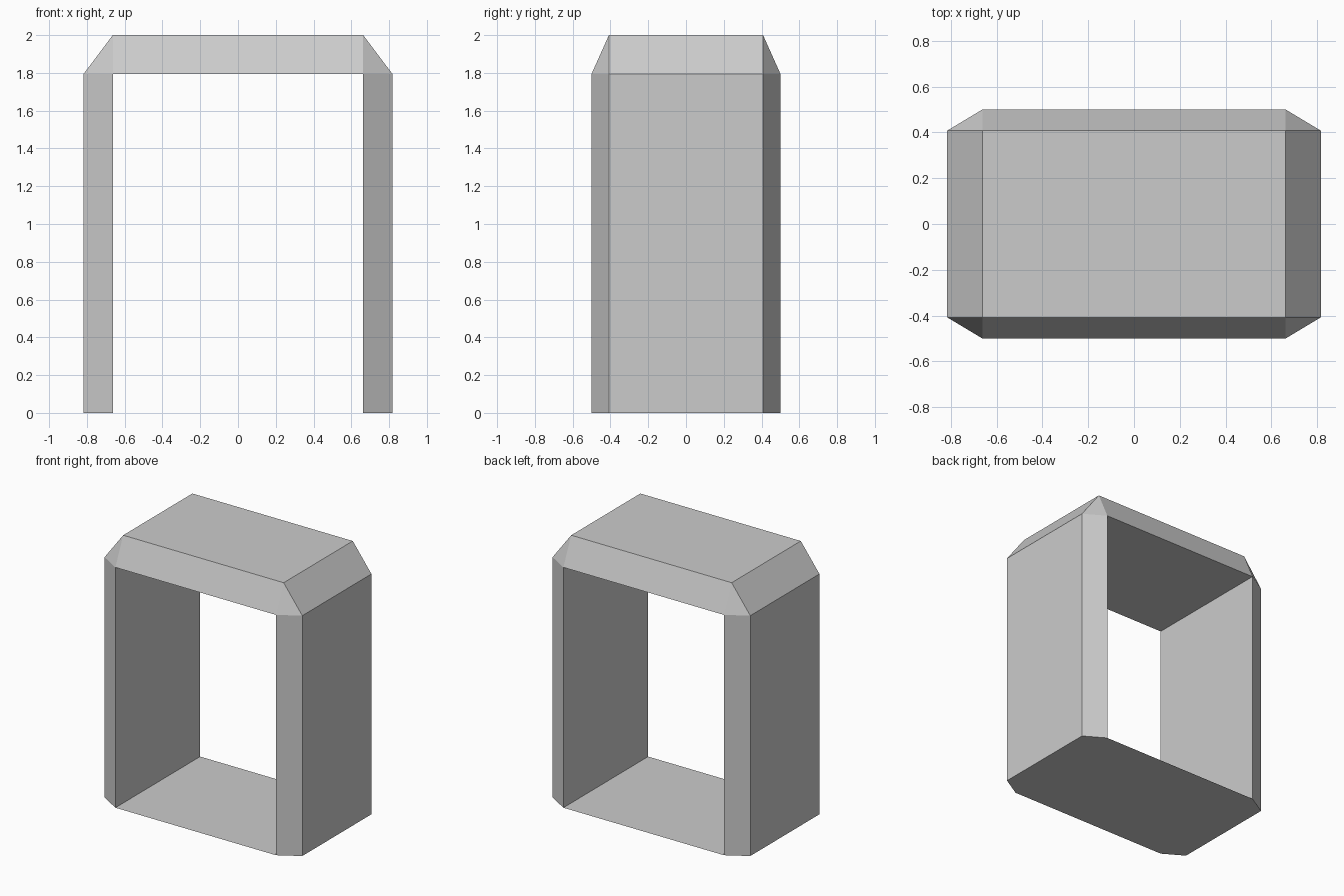
import bpy, bmesh

if "Cube" in bpy.data.objects:
    bpy.data.objects.remove(bpy.data.objects["Cube"])

# Half sizes: outer side, tunnel side / top panel, outer depth, chamfered depth
XO, XI, YO, YI = 0.817, 0.663, 0.5, 0.408
Z_SHOULDER, Z_TOP = 1.795, 2.0

bm = bmesh.new()

# Eight-sided footprint (counter-clockwise) and four-cornered top panel
ring = [(XI, -YO), (XO, -YI), (XO, YI), (XI, YO),
        (-XI, YO), (-XO, YI), (-XO, -YI), (-XI, -YO)]
lo = [bm.verts.new((x, y, 0)) for x, y in ring]
hi = [bm.verts.new((x, y, Z_SHOULDER)) for x, y in ring]
top = [bm.verts.new((sx * XI, sy * YI, Z_TOP))
       for sx, sy in ((1, -1), (1, 1), (-1, 1), (-1, -1))]

# Outer walls (front and back stay open) and sloped shoulders
for i in range(8):
    j, k = (i + 1) % 8, i // 2
    if i not in (3, 7):
        bm.faces.new((lo[i], lo[j], hi[j], hi[i]))
    if i % 2:
        bm.faces.new((hi[i], hi[j], top[(k + 1) % 4], top[k]))
    else:
        bm.faces.new((hi[i], hi[j], top[k]))

# Top panel and thin floor sheet
bm.faces.new(top)
bm.faces.new(lo[::-1])

# Tunnel walls and ceiling
bm.faces.new((lo[7], lo[4], hi[4], hi[7]))
bm.faces.new((lo[3], lo[0], hi[0], hi[3]))
bm.faces.new((hi[7], hi[4], hi[3], hi[0]))

mesh = bpy.data.meshes.new("open_chamfered_housing")
bm.to_mesh(mesh)
bm.free()
bpy.context.collection.objects.link(bpy.data.objects.new("open_chamfered_housing", mesh))
